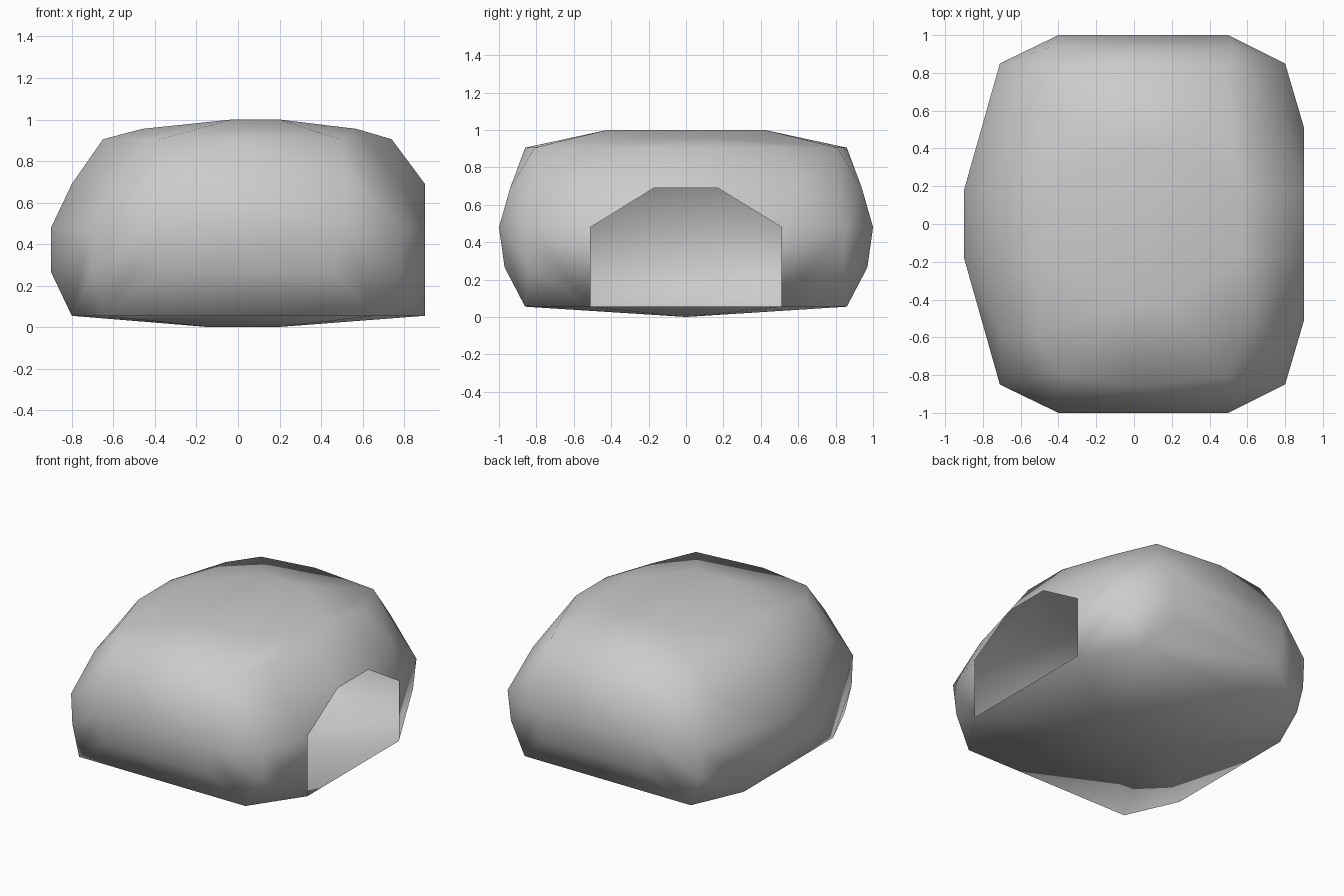
import bpy
import bmesh

cube = bpy.data.objects.get("Cube")
if cube:
    bpy.data.objects.remove(cube, do_unlink=True)

# Half outlines at each height, mirrored front to back
levels = {
    0.055: [(-.8, .5), (-.64, .86), (.66, .86), (.9, .51)],
    0.265: [(-.9, .18), (-.7, .85), (-.37, .97), (.46, .97), (.78, .84), (.9, .51)],
    0.48: [(-.9, .18), (-.71, .85), (-.4, 1), (.5, 1), (.8, .85), (.9, .51)],
    0.69: [(-.8, .18), (-.7, .6), (-.43, .94), (.53, .94), (.78, .6), (.9, .17)],
    0.905: [(-.65, .18), (-.52, .6), (-.38, .8), (0, .86), (.49, .81), (.62, .51), (.74, .17)],
    0.955: [(-.46, .17), (.57, .17)],
    1.0: [(-.03, .42), (.2, .42)],
    0.0: [(-.13, 0), (.18, 0)],
}


def make_material(name, colour):
    material = bpy.data.materials.new(name)
    material.use_nodes = True
    material.diffuse_color = colour
    shader = next(n for n in material.node_tree.nodes if n.type == "BSDF_PRINCIPLED")
    shader.inputs["Base Color"].default_value = colour
    return material


def build_shell(name, outlines, material):
    bm = bmesh.new()
    for height, outline in outlines.items():
        for x, y in outline:
            for side in (-1, 1):
                bm.verts.new((x, side * y, height))
    bmesh.ops.remove_doubles(bm, verts=bm.verts, dist=0.001)

    # Stretch a skin over the outlines and drop unused points
    hull = bmesh.ops.convex_hull(bm, input=bm.verts)
    unused = {v for v in hull["geom_interior"] + hull["geom_unused"]
              if isinstance(v, bmesh.types.BMVert)}
    bmesh.ops.delete(bm, geom=list(unused), context="VERTS")
    bmesh.ops.recalc_face_normals(bm, faces=bm.faces)

    # Open the doorway on the flat left side
    doorway = [f for f in bm.faces if all(v.co.x > 0.89 for v in f.verts)]
    bmesh.ops.delete(bm, geom=doorway, context="FACES")
    for face in bm.faces:
        face.smooth = True

    mesh = bpy.data.meshes.new(name)
    bm.to_mesh(mesh)
    bm.free()
    mesh.materials.append(material)
    shell = bpy.data.objects.new(name, mesh)
    bpy.context.collection.objects.link(shell)
    return shell


build_shell("rounded_shell", levels, make_material("plain grey", (0.6, 0.6, 0.6, 1)))
